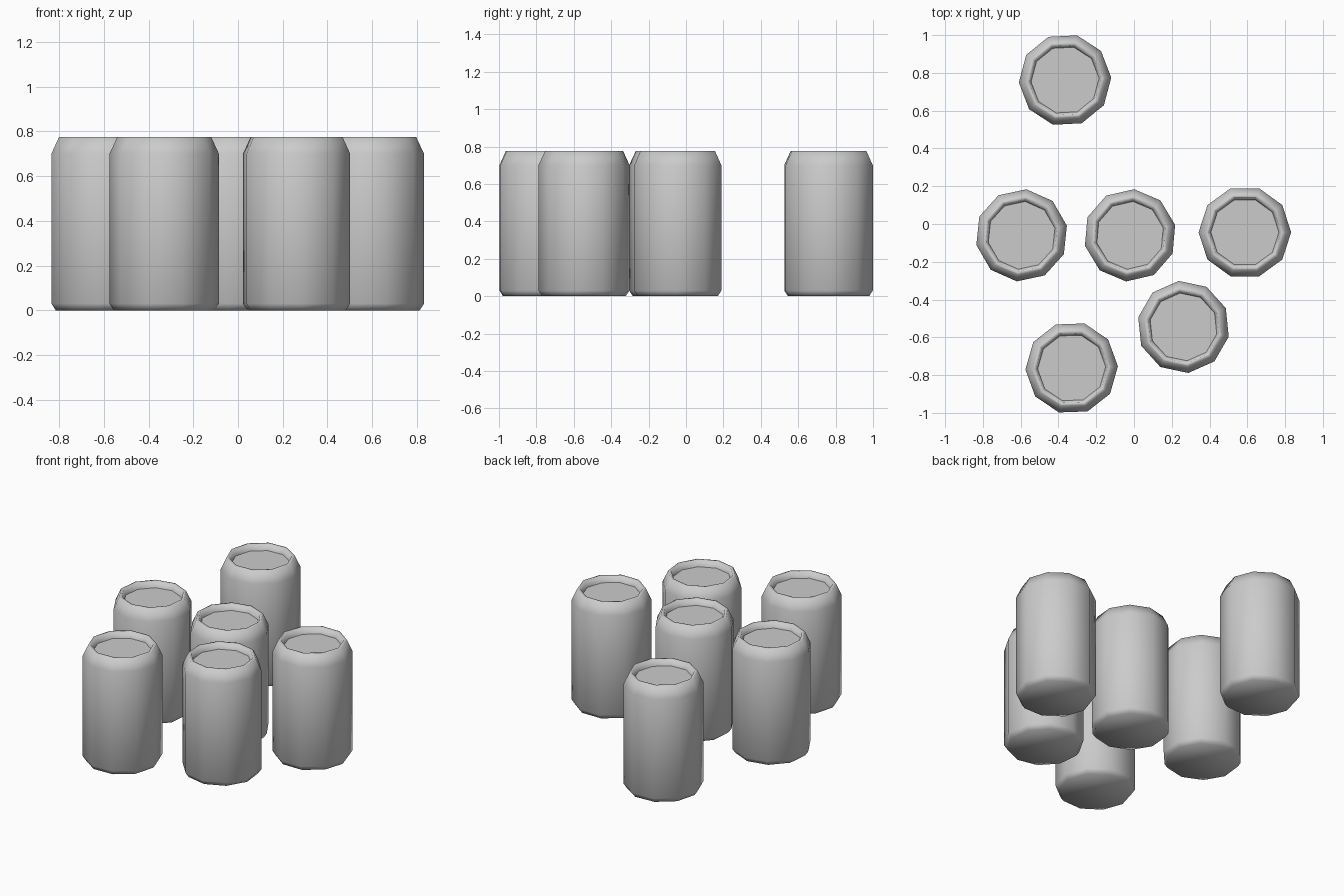
import bpy, bmesh, math

cube = bpy.data.objects.get("Cube")
if cube:
    bpy.data.objects.remove(cube, do_unlink=True)

grey = bpy.data.materials.new("plain_grey")
grey.use_nodes = True
colour = (0.6, 0.6, 0.6, 1)
grey.diffuse_color = colour
grey.node_tree.nodes["Principled BSDF"].inputs["Base Color"].default_value = colour

SIDES = 10
# (radius, height): base, lower bevel, shoulder, rim, recess wall
PROFILE = [(0.225, 0), (0.245, 0.03), (0.245, 0.70), (0.21, 0.775), (0.192, 0.775), (0.18, 0.735)]


def can_mesh():
    bm = bmesh.new()
    rings = []
    for r, z in PROFILE:
        angles = [math.tau * i / SIDES for i in range(SIDES)]
        rings.append([bm.verts.new((r * math.cos(a), r * math.sin(a), z)) for a in angles])
    for low, high in zip(rings, rings[1:]):
        for i in range(SIDES):
            j = (i + 1) % SIDES
            bm.faces.new((low[i], low[j], high[j], high[i]))
    bm.faces.new(rings[0][::-1])
    lid = bm.faces.new(rings[-1])
    for face in bm.faces:
        face.smooth = True
    # crisp border around the recessed lid
    for edge in lid.edges:
        edge.smooth = False
    mesh = bpy.data.meshes.new("can")
    bm.to_mesh(mesh)
    bm.free()
    mesh.materials.append(grey)
    return mesh


# name: x, y, turn in degrees
CANS = {
    "back_can": (-0.365, 0.762, 3),
    "left_row_can": (-0.595, -0.06, 12),
    "middle_row_can": (-0.021, -0.06, 13),
    "right_row_can": (0.587, -0.044, 0),
    "front_inner_can": (0.262, -0.545, 24),
    "front_outer_can": (-0.33, -0.762, 2),
}
mesh = can_mesh()
for name, (x, y, turn) in CANS.items():
    can = bpy.data.objects.new(name, mesh)
    can.location = (x, y, 0)
    can.rotation_euler.z = math.radians(turn)
    bpy.context.collection.objects.link(can)
